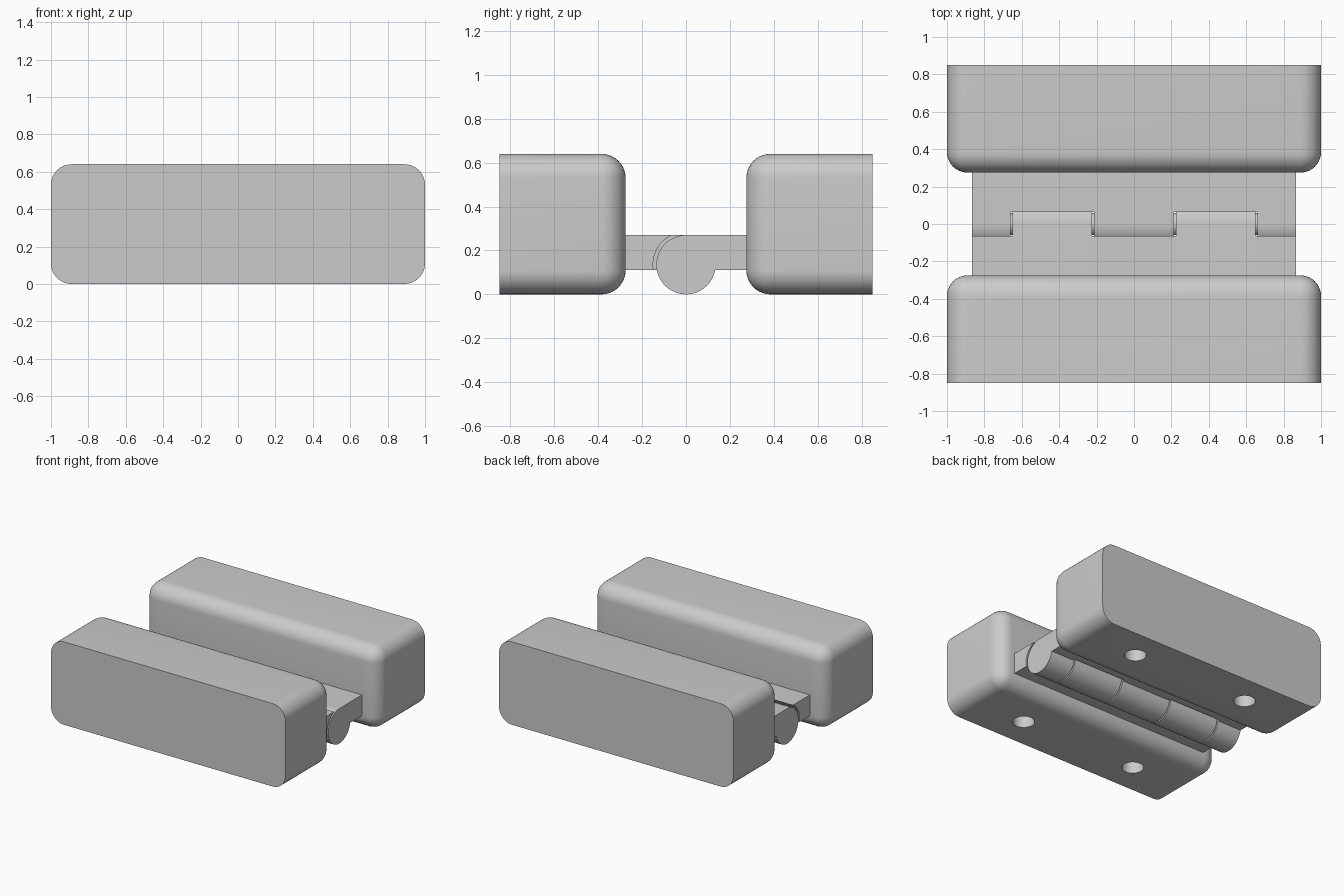
import bpy, bmesh
from math import sin, cos, asin, pi, radians

if "Cube" in bpy.data.objects:
    bpy.data.objects.remove(bpy.data.objects["Cube"], do_unlink=True)

grey = bpy.data.materials.new("light_grey")
GREY = (0.6, 0.6, 0.6, 1)
grey.diffuse_color = GREY
grey.use_nodes = True
grey.node_tree.nodes["Principled BSDF"].inputs["Base Color"].default_value = GREY

RADIUS, CLEARANCE = 0.135, 0.15      # hinge barrel and the socket around it
PLATE_LOW, PLATE_TOP = 0.11, 0.27
HALF_LEAF = 0.865


def make_object(name, bm):
    bmesh.ops.recalc_face_normals(bm, faces=bm.faces)
    mesh = bpy.data.meshes.new(name)
    bm.to_mesh(mesh)
    bm.free()
    mesh.materials.append(grey)
    obj = bpy.data.objects.new(name, mesh)
    bpy.context.collection.objects.link(obj)
    return obj


def activate(obj):
    bpy.ops.object.select_all(action="DESELECT")
    obj.select_set(True)
    bpy.context.view_layer.objects.active = obj


def smooth(obj):
    activate(obj)
    bpy.ops.object.shade_smooth_by_angle(angle=radians(30))


def arc(radius, start, end, steps):
    angles = [start + (end - start) * i / steps for i in range(steps + 1)]
    return [(radius * cos(a), RADIUS + radius * sin(a)) for a in angles]


def extrude_x(bm, profile, side, x0, x1):
    """Extrude a (y, z) profile along x, mirrored in y by side."""
    verts = [bm.verts.new((x0, side * y, z)) for y, z in profile]
    made = bmesh.ops.extrude_face_region(bm, geom=[bm.faces.new(verts)])
    moved = [v for v in made["geom"] if isinstance(v, bmesh.types.BMVert)]
    bmesh.ops.translate(bm, verts=moved, vec=(x1 - x0, 0, 0))


def add_cylinder(bm, radius, depth, location):
    made = bmesh.ops.create_cone(bm, cap_ends=True, segments=40, radius1=radius,
                                 radius2=radius, depth=depth)
    bmesh.ops.translate(bm, verts=made["verts"], vec=location)


def block(name, side):
    # Rounded block, left sharp around its outer face
    bm = bmesh.new()
    bmesh.ops.create_cube(bm, size=1)
    bmesh.ops.scale(bm, verts=bm.verts, vec=(2, 0.575, 0.64))
    bmesh.ops.translate(bm, verts=bm.verts, vec=(0, side * 0.5625, 0.32))
    rounded = [e for e in bm.edges if any(side * v.co.y < 0.5 for v in e.verts)]
    bmesh.ops.bevel(bm, geom=rounded, offset=0.11, segments=10, profile=0.5,
                    affect="EDGES")
    obj = make_object(name, bm)

    # Two blind holes in the underside
    bm = bmesh.new()
    for x in (-0.5, 0.5):
        add_cylinder(bm, 0.077, 0.6, (x, side * 0.61, 0))
    cutter = make_object("hole_cutter", bm)
    cutter.hide_render = True
    cut = obj.modifiers.new("holes", "BOOLEAN")
    cut.operation, cut.solver, cut.object = "DIFFERENCE", "EXACT", cutter
    activate(obj)
    bpy.ops.object.modifier_apply(modifier=cut.name)
    bpy.data.objects.remove(cutter, do_unlink=True)
    smooth(obj)


def leaf(name, side, knuckles, sockets):
    plate_end = [(0.3, PLATE_LOW), (0.3, PLATE_TOP)]
    drop = PLATE_LOW - RADIUS
    knuckle = plate_end + arc(RADIUS, pi / 2, 2 * pi + asin(drop / RADIUS), 48)
    socket = plate_end + arc(CLEARANCE, asin((PLATE_TOP - RADIUS) / CLEARANCE),
                             asin(drop / CLEARANCE), 16)
    bm = bmesh.new()
    for profile, spans in ((knuckle, knuckles), (socket, sockets)):
        for x0, x1 in spans:
            extrude_x(bm, profile, side, x0, x1)
    smooth(make_object(name, bm))


def both(x0, x1):
    return [(x0, x1), (-x1, -x0)]


# Weights on either side of the hinge
block("front_block", -1)
block("back_block", 1)

# Interlocking hinge leaves
leaf("front_hinge_leaf", -1, both(0.225, 0.65),
     both(0.65, HALF_LEAF) + [(-0.225, 0.225)])
leaf("back_hinge_leaf", 1, both(0.66, HALF_LEAF) + [(-0.215, 0.215)],
     both(0.215, 0.66))

# Pin through the knuckles
bm = bmesh.new()
add_cylinder(bm, 0.06, 1.6, (0, 0, 0))
pin = make_object("hinge_pin", bm)
pin.rotation_euler = (0, pi / 2, 0)
pin.location = (0, 0, RADIUS)
smooth(pin)
